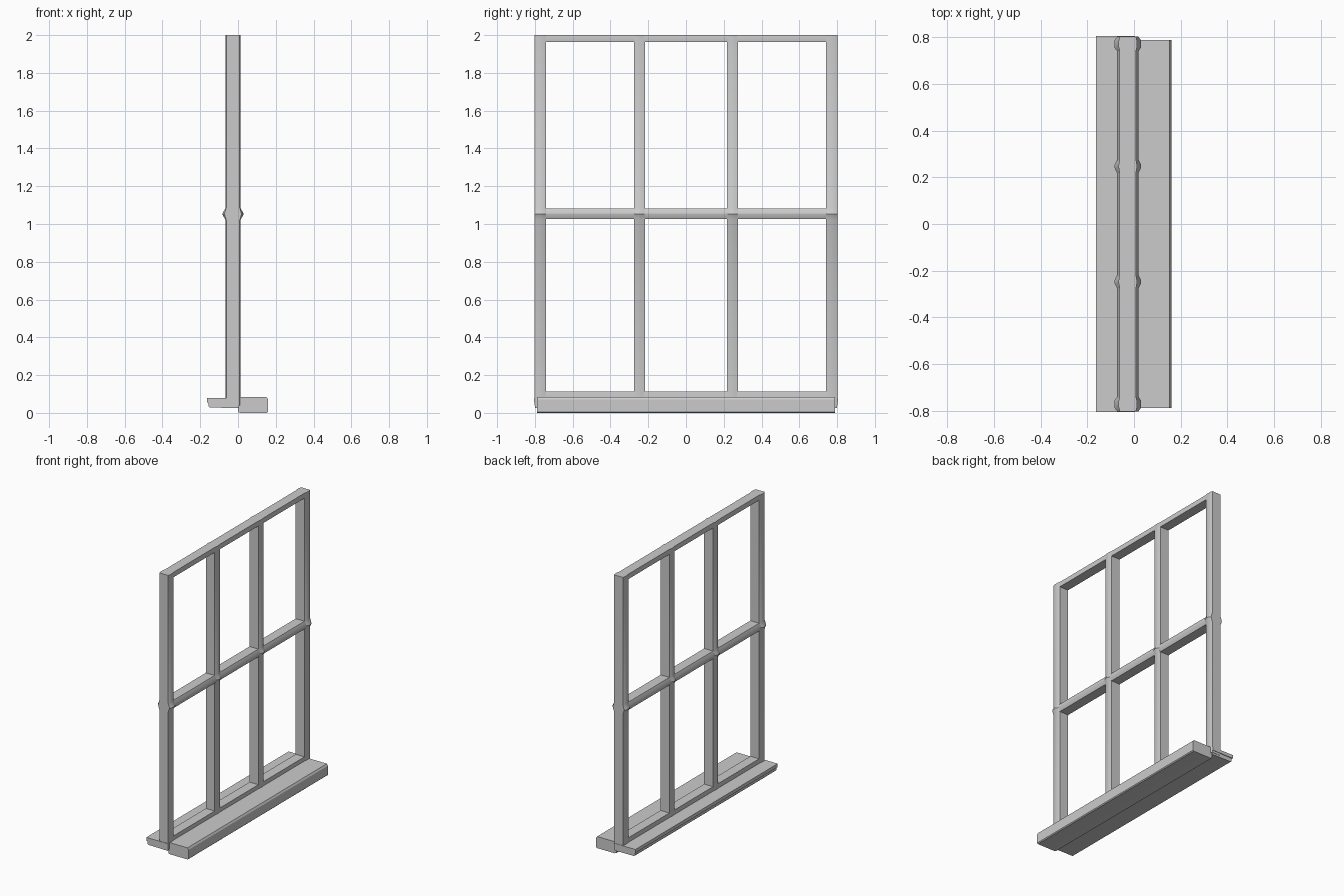
import bpy, bmesh, math

cube = bpy.data.objects.get("Cube")
if cube:
    bpy.data.objects.remove(cube, do_unlink=True)

grey = bpy.data.materials.new("painted_grey")
grey.use_nodes = True
colour = (0.6, 0.6, 0.6, 1)
grey.diffuse_color = colour
grey.node_tree.nodes["Principled BSDF"].inputs["Base Color"].default_value = colour

MID = -0.0265      # centre of the frame thickness
FLAT = 0.035       # half thickness at the edges of each member
RIDGE = 0.039      # half thickness at the raised middle


def loft(name, rings, angle=40):
    """Skin a list of equal closed rings and cap both ends."""
    bm = bmesh.new()
    loops = [[bm.verts.new(p) for p in ring] for ring in rings]
    n = len(loops[0])
    for a, b in zip(loops, loops[1:]):
        for i in range(n):
            j = (i + 1) % n
            bm.faces.new((a[i], a[j], b[j], b[i]))
    bm.faces.new(loops[0])
    bm.faces.new(loops[-1])
    bmesh.ops.recalc_face_normals(bm, faces=bm.faces)
    mesh = bpy.data.meshes.new(name)
    bm.to_mesh(mesh)
    bm.free()
    mesh.materials.append(grey)
    obj = bpy.data.objects.new(name, mesh)
    bpy.context.collection.objects.link(obj)
    bpy.ops.object.select_all(action="DESELECT")
    obj.select_set(True)
    bpy.context.view_layer.objects.active = obj
    bpy.ops.object.shade_smooth_by_angle(angle=math.radians(angle))
    return obj


def section(half, plateau, ridge, flat=FLAT):
    """Cross-section (x, across) of a member with raised front and back."""
    side = [(flat, -half), (ridge, -plateau), (ridge, plateau), (flat, half)]
    return [(MID + x, t) for x, t in side] + [(MID - x, -t) for x, t in side]


def upright(name, y, half, plateau):
    # The raised face swells to a point where the cross bar meets it
    rings = []
    for z, swell in ((0.04, 0), (1.02, 0), (1.053, 0.018), (1.086, 0), (2.0, 0)):
        ring = section(half, plateau, RIDGE + swell, FLAT + swell * 0.6)
        rings.append([(x, y + t, z) for x, t in ring])
    loft(name, rings)


def rail(name, z, half, plateau, ridge, length):
    ring = section(half, plateau, ridge)
    loft(name, [[(x, y, z + t) for x, t in ring] for y in (-length, length)])


# Uprights
for side, s in (("front", -1), ("back", 1)):
    upright(side + "_post", s * 0.771, 0.031, 0.015)
    upright(side + "_mullion", s * 0.247, 0.029, 0.006)

# Horizontal members
rail("top_rail", 1.982, 0.018, 0.012, FLAT + 0.001, 0.78)
rail("cross_bar", 1.055, 0.028, 0.004, 0.046, 0.79)
rail("bottom_rail", 0.075, 0.037, 0.03, FLAT + 0.001, 0.78)


def sill(name, profile, length):
    loft(name, [[(x, y, z) for x, z in profile] for y in (-length, length)], 30)


# Thick sill on the left side with a softened outer edge
sill("left_sill", [(0, 0.005), (0.012, 0), (0.154, 0), (0.16, 0.006),
                   (0.16, 0.07), (0.152, 0.083), (0, 0.083)], 0.789)

# Thinner stepped sill on the right side
sill("right_sill_top", [(0.005, 0.056), (-0.163, 0.056),
                        (-0.163, 0.08), (0.005, 0.08)], 0.805)
sill("right_sill_base", [(0.005, 0.026), (-0.15, 0.028), (-0.156, 0.034),
                         (-0.158, 0.058), (0.005, 0.058)], 0.8)
